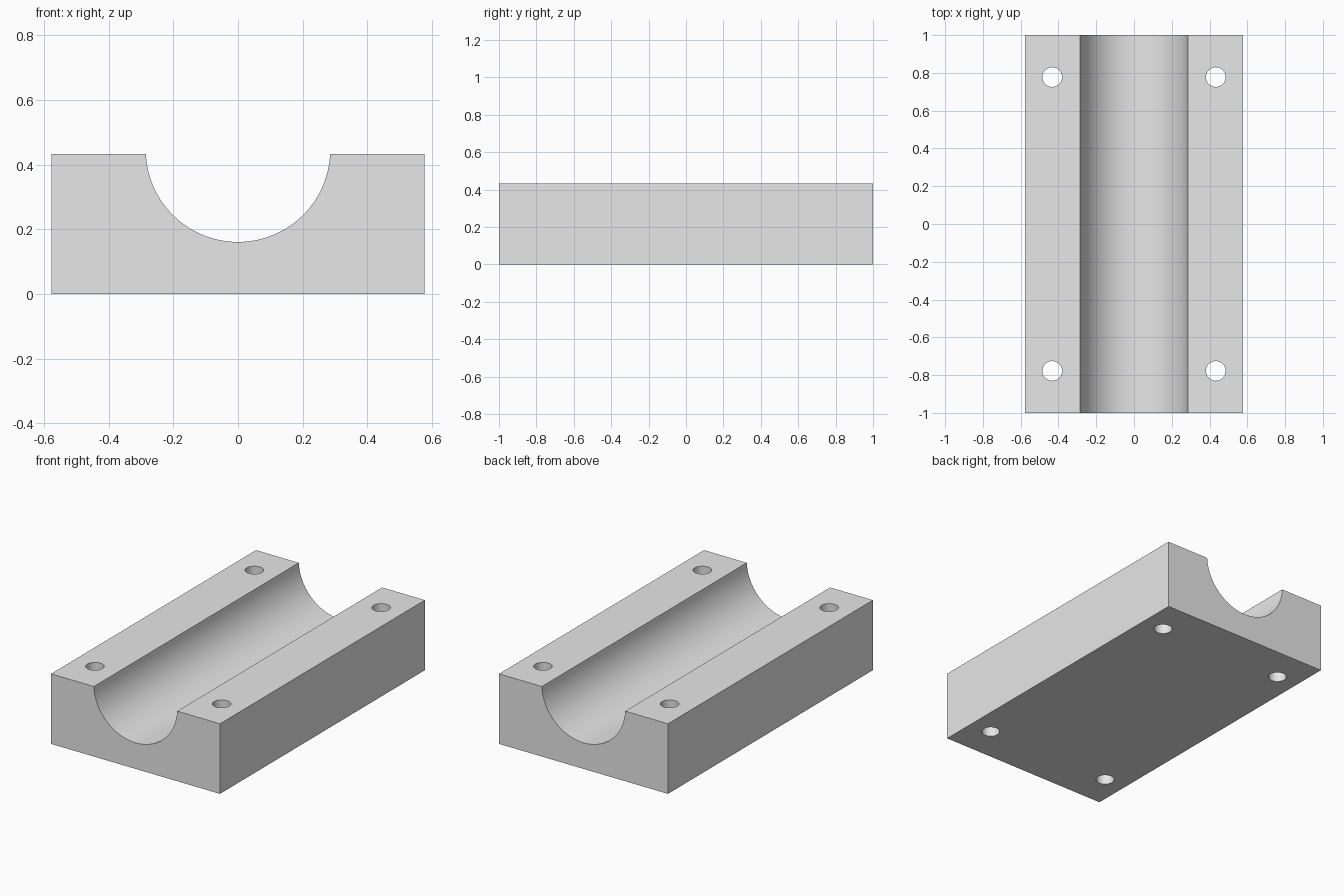
import bpy, bmesh, math

if "Cube" in bpy.data.objects:
    bpy.data.objects.remove(bpy.data.objects["Cube"])

HALF_W, HALF_L, HEIGHT = 0.577, 1.0, 0.433
GROOVE_R, GROOVE_Z = 0.285, 0.446
HOLE_X, HOLE_Y, HOLE_R = 0.433, 0.778, 0.052

grey = bpy.data.materials.new("light grey")
grey.diffuse_color = (0.8, 0.8, 0.8, 1)
grey.use_nodes = True
grey.node_tree.nodes["Principled BSDF"].inputs["Base Color"].default_value = grey.diffuse_color


def make_object(name, bm):
    bmesh.ops.recalc_face_normals(bm, faces=bm.faces)
    mesh = bpy.data.meshes.new(name)
    bm.to_mesh(mesh)
    bm.free()
    mesh.materials.append(grey)
    obj = bpy.data.objects.new(name, mesh)
    bpy.context.collection.objects.link(obj)
    return obj


# Block profile with a round channel along the top, extruded lengthwise
start = math.asin((GROOVE_Z - HEIGHT) / GROOVE_R)
profile = [(-HALF_W, 0), (HALF_W, 0), (HALF_W, HEIGHT)]
steps = 48
for i in range(steps + 1):
    a = -start - (math.pi - 2 * start) * i / steps
    profile.append((GROOVE_R * math.cos(a), GROOVE_Z + GROOVE_R * math.sin(a)))
profile.append((-HALF_W, HEIGHT))

bm = bmesh.new()
face = bm.faces.new([bm.verts.new((x, -HALF_L, z)) for x, z in profile])
ext = bmesh.ops.extrude_face_region(bm, geom=[face])
bmesh.ops.translate(bm, vec=(0, 2 * HALF_L, 0),
                    verts=[g for g in ext["geom"] if isinstance(g, bmesh.types.BMVert)])
block = make_object("channel_block", bm)

# Four bolt holes through the flanges
bm = bmesh.new()
for sx in (-1, 1):
    for sy in (-1, 1):
        hole = bmesh.ops.create_cone(bm, cap_ends=True, segments=40,
                                     radius1=HOLE_R, radius2=HOLE_R, depth=1)
        bmesh.ops.translate(bm, verts=hole["verts"],
                            vec=(sx * HOLE_X, sy * HOLE_Y, HEIGHT / 2))
cutter = make_object("hole_cutter", bm)
cutter.hide_render = True

cut = block.modifiers.new("bolt_holes", "BOOLEAN")
cut.operation = "DIFFERENCE"
cut.solver = "EXACT"
cut.object = cutter
bpy.context.view_layer.objects.active = block
block.select_set(True)
bpy.ops.object.modifier_apply(modifier=cut.name)
bpy.data.objects.remove(cutter)

# Smooth channel and holes, crisp block edges
bpy.ops.object.shade_smooth_by_angle(angle=math.radians(30))
